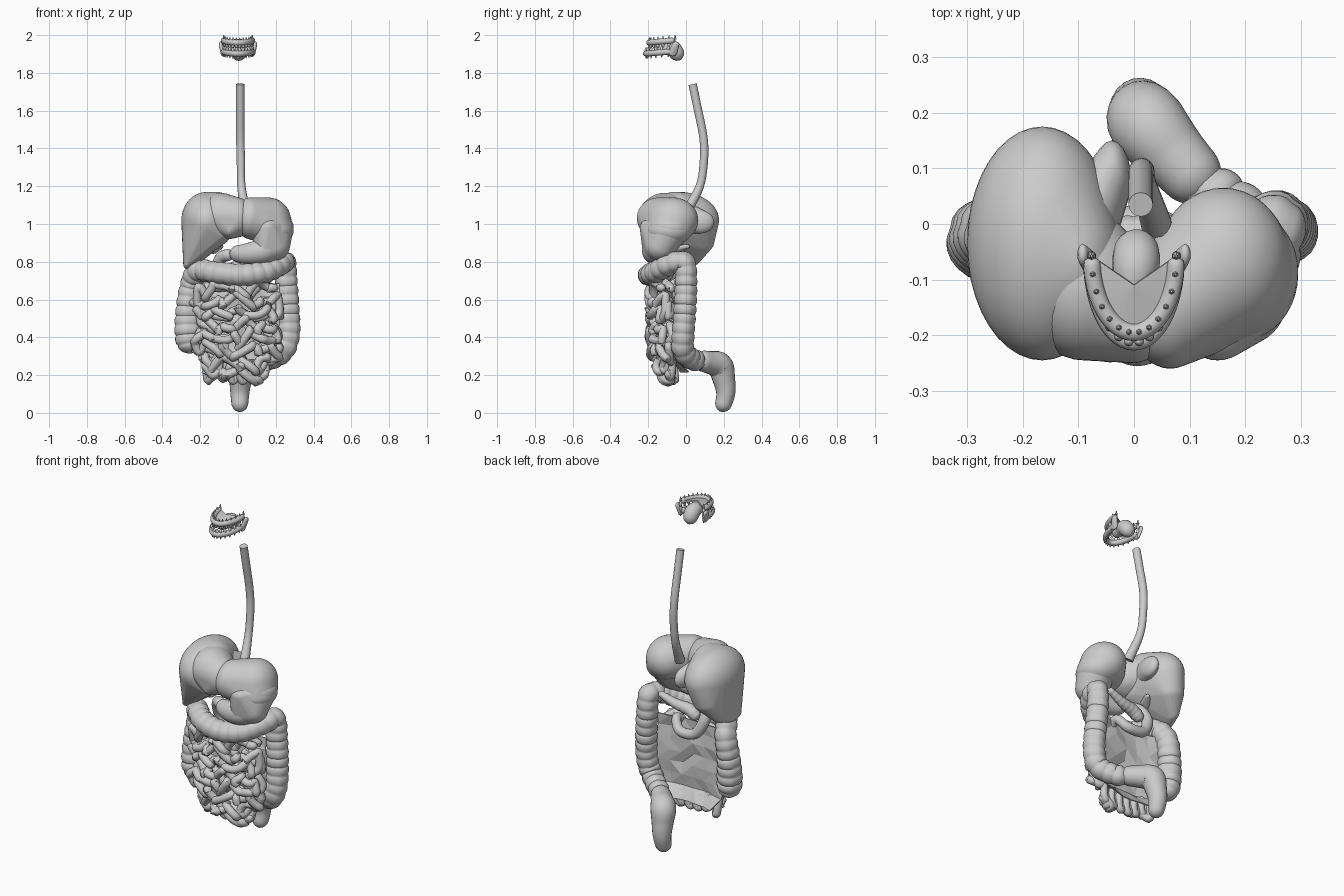
import bpy, bmesh, math, random
from mathutils import Vector, Matrix

random.seed(4)
cube = bpy.data.objects.get("Cube")
if cube:
    bpy.data.objects.remove(cube, do_unlink=True)

grey = bpy.data.materials.new("plain grey")
grey.use_nodes = True
grey.diffuse_color = (0.6, 0.6, 0.6, 1)
grey.node_tree.nodes["Principled BSDF"].inputs["Base Color"].default_value = (0.6, 0.6, 0.6, 1)


def finish(name, bm, smooth=True):
    bmesh.ops.recalc_face_normals(bm, faces=bm.faces)
    mesh = bpy.data.meshes.new(name)
    bm.to_mesh(mesh)
    bm.free()
    mesh.materials.append(grey)
    obj = bpy.data.objects.new(name, mesh)
    bpy.context.collection.objects.link(obj)
    if smooth:
        bpy.ops.object.select_all(action="DESELECT")
        obj.select_set(True)
        bpy.context.view_layer.objects.active = obj
        bpy.ops.object.shade_smooth_by_angle(angle=math.radians(50))
    return obj


def spline(points, step):
    """Smooth path through (x, y, z, radius) points."""
    p = [Vector(q) for q in points]
    p = [2 * p[0] - p[1]] + p + [2 * p[-1] - p[-2]]
    out = []
    for a, b, c, d in zip(p, p[1:], p[2:], p[3:]):
        n = max(2, int((c - b).length / step))
        for i in range(n):
            t = i / n
            out.append(0.5 * (2 * b + (c - a) * t + (2 * a - 5 * b + 4 * c - d) * t * t
                              + (3 * b - a - 3 * c + d) * t ** 3))
    return out + [p[-2]]


def tube(name, points, step=0.008, sides=12, dome=(True, True), pouch=0, lobes=0):
    path = spline(points, step)
    pos = [q.to_3d() for q in path]
    run = [0]
    for a, b in zip(pos, pos[1:]):
        run.append(run[-1] + (b - a).length)
    bm = bmesh.new()
    rings, normal = [], None
    for i, q in enumerate(path):
        along = (pos[min(i + 1, len(pos) - 1)] - pos[max(i - 1, 0)]).normalized()
        normal = along.orthogonal() if normal is None else normal - along * normal.dot(along)
        normal.normalize()
        side = along.cross(normal)
        r = q[3]
        # rounded ends
        for closed, dist in zip(dome, (run[i], run[-1] - run[i])):
            if closed and dist < q[3]:
                r *= max(0.15, math.sqrt(1 - (1 - dist / q[3]) ** 2))
        # bulging pouches along the tube
        if pouch:
            r *= 0.88 + 0.13 * math.sqrt(abs(math.sin(math.pi * run[i] / pouch)))
        ring = []
        for k in range(sides):
            a = math.tau * k / sides
            rr = r * (1 - 0.07 * max(0, math.cos(lobes * a)) ** 4) if lobes else r
            ring.append(bm.verts.new(pos[i] + rr * (math.cos(a) * normal + math.sin(a) * side)))
        rings.append(ring)
    for a, b in zip(rings, rings[1:]):
        for k in range(sides):
            j = (k + 1) % sides
            bm.faces.new((a[k], a[j], b[j], b[k]))
    bm.faces.new(rings[0])
    bm.faces.new(rings[-1])
    return finish(name, bm)


def ball(bm, centre, radii, detail=3):
    m = Matrix.Translation(centre) @ Matrix.Diagonal((*radii, 1))
    bmesh.ops.create_icosphere(bm, subdivisions=detail, radius=1, matrix=m)


def organ(name, balls, detail=4):
    """Taut rounded skin around several ellipsoids."""
    bm = bmesh.new()
    for centre, radii in balls:
        ball(bm, centre, radii, detail)
    bmesh.ops.delete(bm, geom=bm.edges[:], context="EDGES_FACES")
    bmesh.ops.convex_hull(bm, input=bm.verts[:])
    loose = [v for v in bm.verts if not v.link_faces]
    bmesh.ops.delete(bm, geom=loose, context="VERTS")
    return finish(name, bm)


# Liver
organ("liver_right_lobe", [((-.165, -.035, 1.02), (.135, .21, .15)),
                           ((-.11, -.06, 1.05), (.09, .13, .12)),
                           ((-.27, -.06, .79), (.02, .07, .03)),
                           ((-.1, -.1, .95), (.06, .11, .06)),
                           ((-.24, .02, .82), (.04, .06, .045)),
                           ((-.19, .07, .91), (.08, .08, .07))])
organ("liver_left_lobe", [((-.09, -.11, 1.045), (.11, .135, .12)),
                          ((.0, -.15, 1.035), (.07, .1, .105)),
                          ((-.045, -.15, .97), (.05, .09, .05))])
organ("liver_rear_lobe", [((-.04, .08, 1.01), (.035, .07, .06)),
                          ((-.08, 0, 1.03), (.05, .09, .08))], 3)
organ("gallbladder", [((-.13, -.06, .87), (.028, .045, .028)),
                      ((-.09, .0, .88), (.012, .02, .012))], 3)

# Stomach: upper body, lower bend, and tail curving back under
organ("stomach_body", [((.16, -.07, 1.02), (.12, .135, .12)),
                       ((.065, -.145, 1.03), (.08, .115, .11)),
                       ((.09, -.02, 1.03), (.03, .05, .06)),
                       ((.19, -.09, .965), (.105, .12, .08))])
organ("stomach_bend", [((.19, -.085, .98), (.105, .115, .08)),
                       ((.15, -.15, .98), (.08, .095, .06)),
                       ((.19, -.135, .885), (.085, .085, .08)),
                       ((.14, -.16, .86), (.05, .07, .068))])
tube("stomach_outlet", [(.2, -.12, .89, .08), (.13, -.165, .857, .068),
                        (.04, -.15, .842, .054), (-.04, -.11, .845, .038)], sides=28)

# Gullet
tube("gullet", [(.012, .035, 1.74, .022), (.012, .06, 1.62, .022), (.012, .092, 1.46, .022),
                (.015, .095, 1.34, .022), (.018, .073, 1.2, .022), (.04, .0, 1.06, .028)],
     step=.02, sides=16, dome=(False, False))

# Duodenum loop and pancreas
tube("duodenum", [(-.03, -.11, .84, .032), (-.09, -.06, .82, .032), (-.11, -.02, .74, .032),
                  (-.06, .0, .65, .03), (.04, .0, .64, .028), (.09, -.04, .69, .025),
                  (.08, -.1, .66, .022)], sides=14)
tube("pancreas", [(-.07, -.02, .73, .034), (-.01, -.02, .77, .036), (.08, -.01, .79, .028),
                  (.18, .0, .83, .018)], sides=10, pouch=.03)

# Large intestine
tube("large_intestine",
     [(-.25, -.04, .315, .065), (-.265, -.03, .42, .072), (-.265, -.02, .55, .066),
      (-.245, -.02, .68, .062), (-.21, -.08, .75, .06), (-.11, -.165, .74, .06),
      (.02, -.195, .73, .06), (.14, -.165, .745, .06), (.225, -.09, .785, .06),
      (.25, -.01, .795, .058), (.255, .0, .7, .06), (.265, -.005, .56, .061),
      (.268, -.015, .42, .061), (.24, -.015, .33, .06), (.17, .03, .285, .058),
      (.1, .085, .27, .055)], step=.006, sides=24, pouch=.05, lobes=3)
tube("rectum", [(.14, .05, .28, .052), (.075, .12, .268, .06), (.025, .178, .25, .07),
                (.014, .2, .18, .06), (.01, .21, .1, .05), (.01, .185, .006, .04)],
     sides=20)


def half_width(z):
    return min(.21, .05 + .19 * math.sqrt(max(0, (z - .16) / .2)))


# Small intestine: nested winding rows in two layers, bent by one shared drift
for name, front, wave in (("front", -.187, .115), ("rear", -.115, .14)):
    pts = []
    for row in range(8):
        z0 = .655 - row * .065
        w = half_width(z0)
        count = max(8, round(2 * w / .013))
        for i in range(count + 1):
            u = (i / count * 2 - 1) * (1 if row % 2 else -1)
            a = math.tau * u * w / wave + 2 * math.sin(13 * z0) + math.sin(31 * u * w + 3 * row)
            swing = .75 + .4 * math.sin(23 * u * w + 2 * row)
            x = u * w + .012 * math.sin(2 * a)
            z = z0 + .034 * swing * math.sin(a)
            x, z = x + .016 * math.sin(34 * z + 9 * x), z + .016 * math.sin(27 * x + 15 * z)
            bow = .07 * u * u if name == "front" else .03 * u * u
            low = .08 * max(0, (.35 - z0) / .2) if name == "front" else 0
            y = front + bow + low + .012 * math.sin(1.4 * a + row)
            pts.append((x, y, z, .0225))
    tube("small_intestine_" + name, pts, step=.009, sides=10)

# Hanging loops at the bottom of the small intestine
for i in range(6):
    x = -.13 + i * .052
    drop = .165 + 1.6 * (x - .01) ** 2
    tube("lower_loop", [(x - .02, -.1, drop + .1, .02), (x - .017, -.09, drop + .03, .02),
                        (x, -.08, drop, .02), (x + .017, -.075, drop + .03, .02),
                        (x + .02, -.07, drop + .1, .02)], sides=10)

# Faceted sheet behind the small intestine
bm = bmesh.new()
bmesh.ops.create_grid(bm, x_segments=6, y_segments=7, size=1)
for v in bm.verts:
    u, h = v.co.x, v.co.y
    z = .45 + .235 * h
    flare = .05 if h < -.95 else 0
    wide = half_width(z) + .01
    v.co = (u * wide, -.075 + flare + .03 * u * u + random.uniform(-.01, .01), z)
bmesh.ops.triangulate(bm, faces=bm.faces)
sheet = finish("backing_sheet", bm, False)
sheet.modifiers.new("thickness", "SOLIDIFY").thickness = .006


# Mouth: two arches of gum with rooted teeth
def arch(t, z, reach):
    return Vector((.076 * math.sin(t), -.06 - reach * math.cos(t), z - .012 * math.cos(t)))


angles = [math.radians(-91 + 14 * k) for k in range(14)]
for name, z, reach, up in (("upper", 1.972, .135, 1), ("lower", 1.914, .152, -1)):
    tube(name + "_gum", [(*arch(t, z, reach), .016) for t in angles], sides=10)
    bm = bmesh.new()
    for t in angles:
        spot = arch(t, z, reach)
        ball(bm, spot - Vector((0, 0, up * .016)), (.0085, .0085, .017), 2)
        root = Matrix.Translation(spot + Vector((0, 0, up * .016)))
        if up < 0:
            root = root @ Matrix.Rotation(math.pi, 4, "X")
        bmesh.ops.create_cone(bm, cap_ends=True, segments=6, radius1=.008, radius2=.002,
                              depth=.024, matrix=root)
    finish(name + "_teeth", bm)

# Palate
bm = bmesh.new()
rim = [bm.verts.new(arch(t, 1.973, .13)) for t in angles]
crown = bm.verts.new((0, -.11, 1.98))
for a, b in zip(rim, rim[1:]):
    bm.faces.new((a, b, crown))
palate = finish("palate", bm, False)
palate.modifiers.new("thickness", "SOLIDIFY").thickness = .008

# Jaw ends
for side in (-1, 1):
    organ("jaw_end", [((side * .08, -.07, 1.905), (.012, .025, .018)),
                      ((side * .092, -.055, 1.95), (.01, .02, .016))], 2)

# Tongue
tube("tongue", [(0, -.17, 1.925, .026), (0, -.11, 1.935, .036), (.004, -.065, 1.925, .043),
                (.004, -.03, 1.868, .036)], sides=18)
